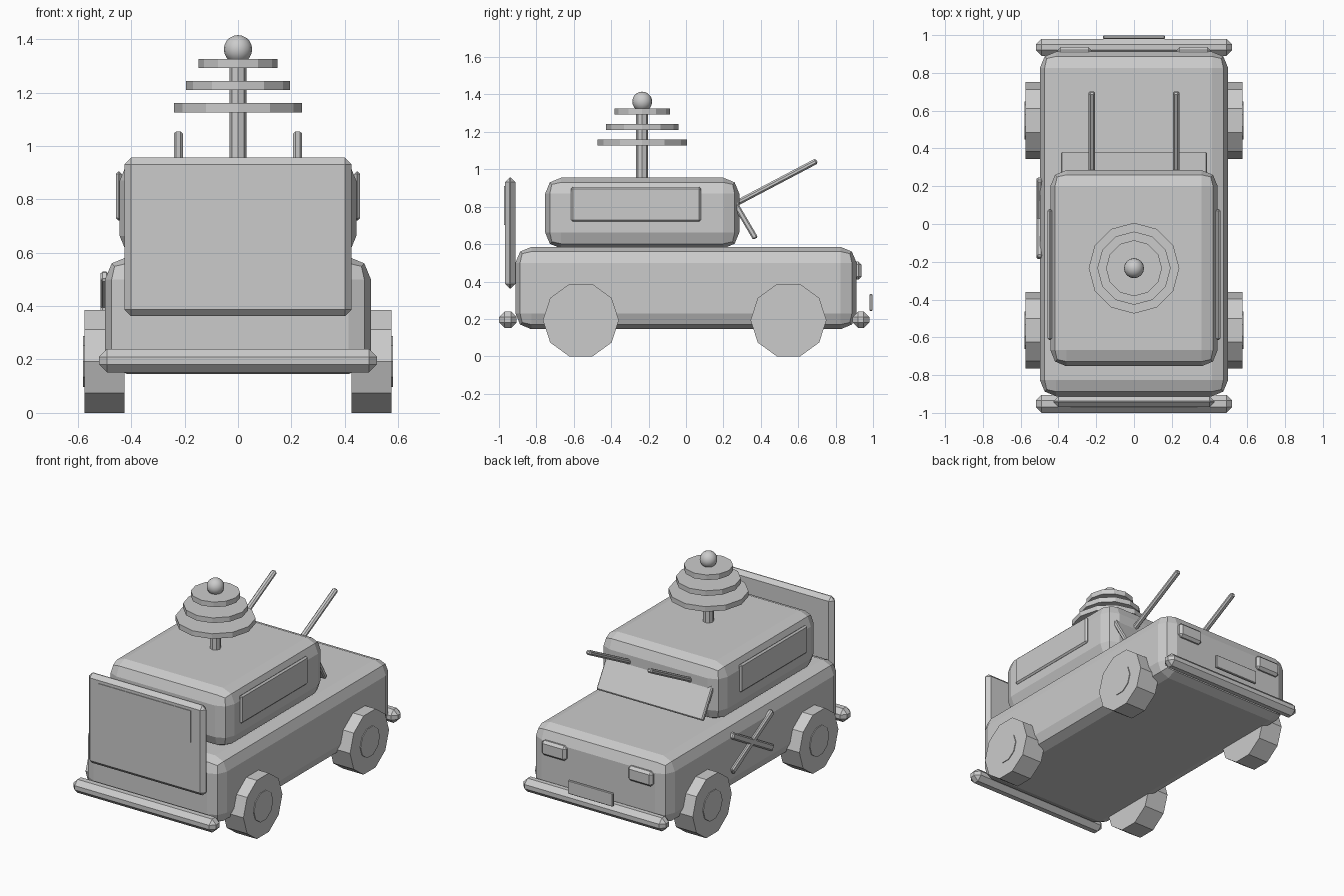
import bpy, math
from mathutils import Matrix, Vector

if "Cube" in bpy.data.objects:
    bpy.data.objects.remove(bpy.data.objects["Cube"])

grey = bpy.data.materials.new("plain_grey")
grey.diffuse_color = (0.6, 0.6, 0.6, 1)
grey.use_nodes = True
grey.node_tree.nodes["Principled BSDF"].inputs["Base Color"].default_value = grey.diffuse_color


def finish(ob, name):
    ob.name = name
    ob.data.materials.clear()
    ob.data.materials.append(grey)
    return ob


def box(name, lo, hi, bevel=0.0, segs=1, rot_x=0.0):
    """Box between two corners, rotated about its own centre, with bevelled edges."""
    lo, hi = Vector(lo), Vector(hi)
    bpy.ops.mesh.primitive_cube_add(size=1)
    ob = finish(bpy.context.object, name)
    ob.data.transform(Matrix.Diagonal((*(hi - lo), 1)))
    ob.location = (lo + hi) / 2
    ob.rotation_euler.x = rot_x
    if bevel:
        mod = ob.modifiers.new("bevel", 'BEVEL')
        mod.width, mod.segments = bevel, segs
        mod.limit_method = 'NONE'
    return ob


def bar(name, x, w, t, start, end, bevel):
    """Bevelled bar running between two (y, z) points."""
    (y0, z0), (y1, z1) = start, end
    length = math.hypot(y1 - y0, z1 - z0)
    c = Vector((x, (y0 + y1) / 2, (z0 + z1) / 2))
    half = Vector((w / 2, length / 2, t / 2))
    return box(name, c - half, c + half, bevel, 1, math.atan2(z1 - z0, y1 - y0))


def disc(name, sides, r, depth, loc, axis='Z', turn=0.0):
    bpy.ops.mesh.primitive_cylinder_add(vertices=sides, radius=r, depth=depth)
    ob = finish(bpy.context.object, name)
    ob.data.transform(Matrix.Rotation(turn, 4, 'Z'))
    if axis == 'X':
        ob.data.transform(Matrix.Rotation(math.pi / 2, 4, 'Y'))
    ob.location = loc
    return ob


# Body and cabin
box("body", (-0.498, -0.912, 0.145), (0.498, 0.912, 0.585), 0.085, 2)
box("cabin", (-0.443, -0.753, 0.577), (0.443, 0.285, 0.955), 0.085, 2)

# Tall front panel with its window
box("front_panel", (-0.426, -0.968, 0.362), (0.426, -0.912, 0.956), 0.025)
box("front_panel_window", (-0.335, -0.972, 0.703), (0.335, -0.964, 0.912))

# Bumpers
box("front_bumper", (-0.52, -1.0, 0.152), (0.52, -0.905, 0.24), 0.03)
box("back_bumper", (-0.52, 0.89, 0.152), (0.52, 0.98, 0.24), 0.03)
box("number_plate", (-0.164, 0.98, 0.243), (0.164, 0.998, 0.332), 0.004)

# Windshield
bar("windshield", 0, 0.774, 0.03, (0.21, 0.905), (0.372, 0.63), 0.007)

for side, s in (("left", -1), ("right", 1)):
    # Side windows, lamps, roof rods
    box(f"{side}_window", (s * 0.446 - 0.011, -0.615, 0.72),
        (s * 0.446 + 0.011, 0.08, 0.905), 0.01)
    box(f"{side}_lamp", (s * 0.315 - 0.089, 0.895, 0.41),
        (s * 0.315 + 0.089, 0.938, 0.507), 0.016)
    bar(f"{side}_rod", s * 0.223, 0.035, 0.03, (0.24, 0.803), (0.70, 1.045), 0.009)
    # Wheels with hub caps
    for end, y in (("front", -0.562), ("back", 0.548)):
        disc(f"{end}_{side}_wheel", 10, 0.203, 0.15, (s * 0.5, y, 0.193), 'X')
        disc(f"{end}_{side}_hub", 10, 0.1, 0.02, (s * 0.57, y, 0.193), 'X')

# Crossed bars on the left side
for i, d in enumerate((1, -1)):
    bar(f"cross_bar_{i + 1}", -0.5, 0.03, 0.042,
        (-0.18, 0.395 - d * 0.12), (0.24, 0.395 + d * 0.12), 0.008)

# Roof mast with stacked discs and a ball
MY = -0.234
disc("mast", 8, 0.032, 0.4, (0, MY, 1.13))
for i, (r, z) in enumerate(((0.24, 1.143), (0.194, 1.226), (0.148, 1.309))):
    disc(f"mast_disc_{i + 1}", 12, r, 0.034, (0, MY, z))
bpy.ops.mesh.primitive_uv_sphere_add(segments=16, ring_count=10, radius=0.053,
                                     location=(0, MY, 1.362))
finish(bpy.context.object, "mast_ball")
bpy.ops.object.shade_smooth()
